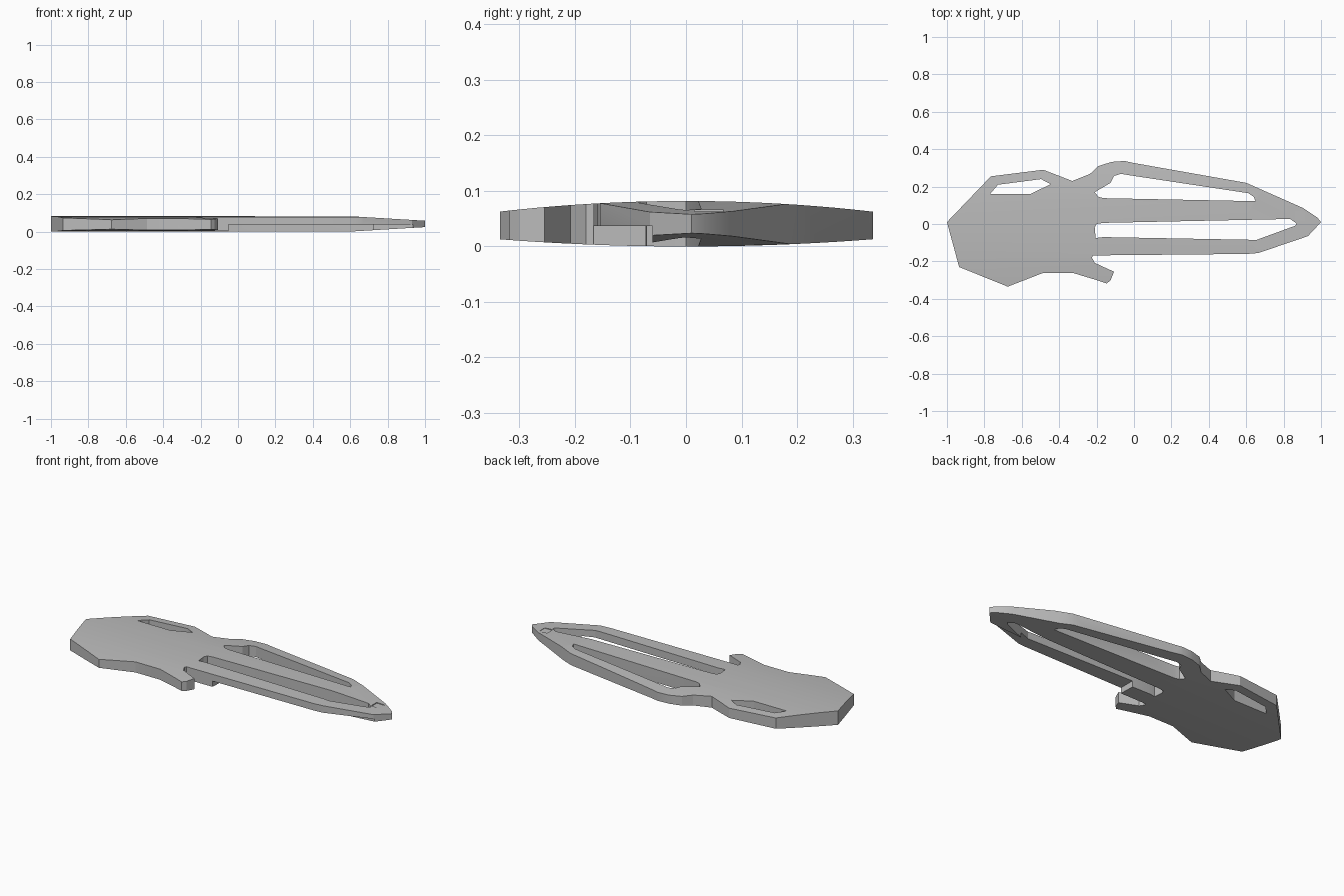
import bpy
import bmesh
import math

scene_cube = bpy.data.objects.get("Cube")
if scene_cube:
    bpy.data.objects.remove(scene_cube, do_unlink=True)

grey = bpy.data.materials.new("plain_grey")
grey.use_nodes = True
grey.diffuse_color = (0.5, 0.5, 0.5, 1)
grey.node_tree.nodes["Principled BSDF"].inputs["Base Color"].default_value = grey.diffuse_color


def prism(name, profile, axis, start, end):
    """Extrude a 2D profile along the x, y or z axis between start and end."""
    place = {
        "x": lambda a, b, depth: (depth, a, b),
        "y": lambda a, b, depth: (a, depth, b),
        "z": lambda a, b, depth: (a, b, depth),
    }[axis]
    bm = bmesh.new()
    rings = [[bm.verts.new(place(a, b, d)) for a, b in profile] for d in (start, end)]
    bm.faces.new(rings[0])
    bm.faces.new(rings[1])
    count = len(profile)
    for i in range(count):
        j = (i + 1) % count
        bm.faces.new((rings[0][i], rings[0][j], rings[1][j], rings[1][i]))
    bmesh.ops.recalc_face_normals(bm, faces=bm.faces)
    mesh = bpy.data.meshes.new(name)
    bm.to_mesh(mesh)
    bm.free()
    mesh.materials.append(grey)
    obj = bpy.data.objects.new(name, mesh)
    bpy.context.collection.objects.link(obj)
    return obj


def rectangle(left, right, low, high):
    return [(left, low), (right, low), (right, high), (left, high)]


def combine(target, tool, operation):
    """Apply a boolean and throw the tool away."""
    mod = target.modifiers.new("shape", "BOOLEAN")
    mod.operation = operation
    mod.solver = "EXACT"
    mod.object = tool
    bpy.context.view_layer.objects.active = target
    bpy.ops.object.modifier_apply(modifier=mod.name)
    bpy.data.objects.remove(tool, do_unlink=True)


# Plan outline: head, shoulder, pointed tip, lower arm, hook and belly
outline = [
    (-1, .01), (-.765, .255), (-.485, .29), (-.33, .23), (-.235, .268),
    (-.19, .31), (-.12, .332), (-.05, .337), (0, .326), (.6, .22),
    (.905, .085), (.98, .035), (1, .01), (.93, -.065), (.665, -.155),
    (.605, -.16), (-.22, -.168), (-.225, -.18), (-.21, -.208),
    (-.107, -.255), (-.125, -.3), (-.145, -.318), (-.2, -.3),
    (-.325, -.262), (-.487, -.262), (-.675, -.335), (-.935, -.23),
]
upper_slot = [
    (-.21, .17), (-.19, .145), (-.16, .138), (.65, .122), (.64, .145),
    (.61, .165), (-.02, .26), (-.07, .268), (-.107, .257), (-.125, .22),
]
middle_slot = [
    (-.21, -.02), (-.2, 0), (-.165, .006), (.835, .027), (.87, .002),
    (.86, -.01), (.655, -.085), (-.165, -.07), (-.205, -.075),
]
head_slot = [(-.77, .16), (-.555, .16), (-.445, .213), (-.497, .24), (-.727, .21)]

# Lens-shaped cross-section, crowned above and below
steps = 24
ys = [-.4 + .8 * i / steps for i in range(steps + 1)]
lens = [(y, .115 * y * y) for y in ys] + [(y, .082 - .17 * y * y) for y in reversed(ys)]

# Side wedge that thins the tip
wedge = [(-1.1, -.102), (1.1, .03), (1.1, .052), (-1.1, .184)]

plate = prism("clip_plate", outline, "z", -.1, .2)
combine(plate, prism("lens_tool", lens, "x", -1.2, 1.2), "INTERSECT")
combine(plate, prism("wedge_tool", wedge, "y", -.5, .5), "INTERSECT")

# Through slots
for slot in (upper_slot, middle_slot, head_slot):
    combine(plate, prism("slot_tool", slot, "z", -.1, .2), "DIFFERENCE")

# The lower arm keeps only its upper half
combine(plate, prism("arm_relief_tool", rectangle(-.05, 1.1, -.5, -.06), "z", -.1, .037), "DIFFERENCE")

# Small square recess near the tip
combine(plate, prism("recess_tool", rectangle(.86, .912, .015, .067), "z", .061, .2), "DIFFERENCE")

bpy.ops.object.select_all(action="DESELECT")
plate.select_set(True)
bpy.context.view_layer.objects.active = plate
bpy.ops.object.shade_smooth_by_angle(angle=math.radians(20))
